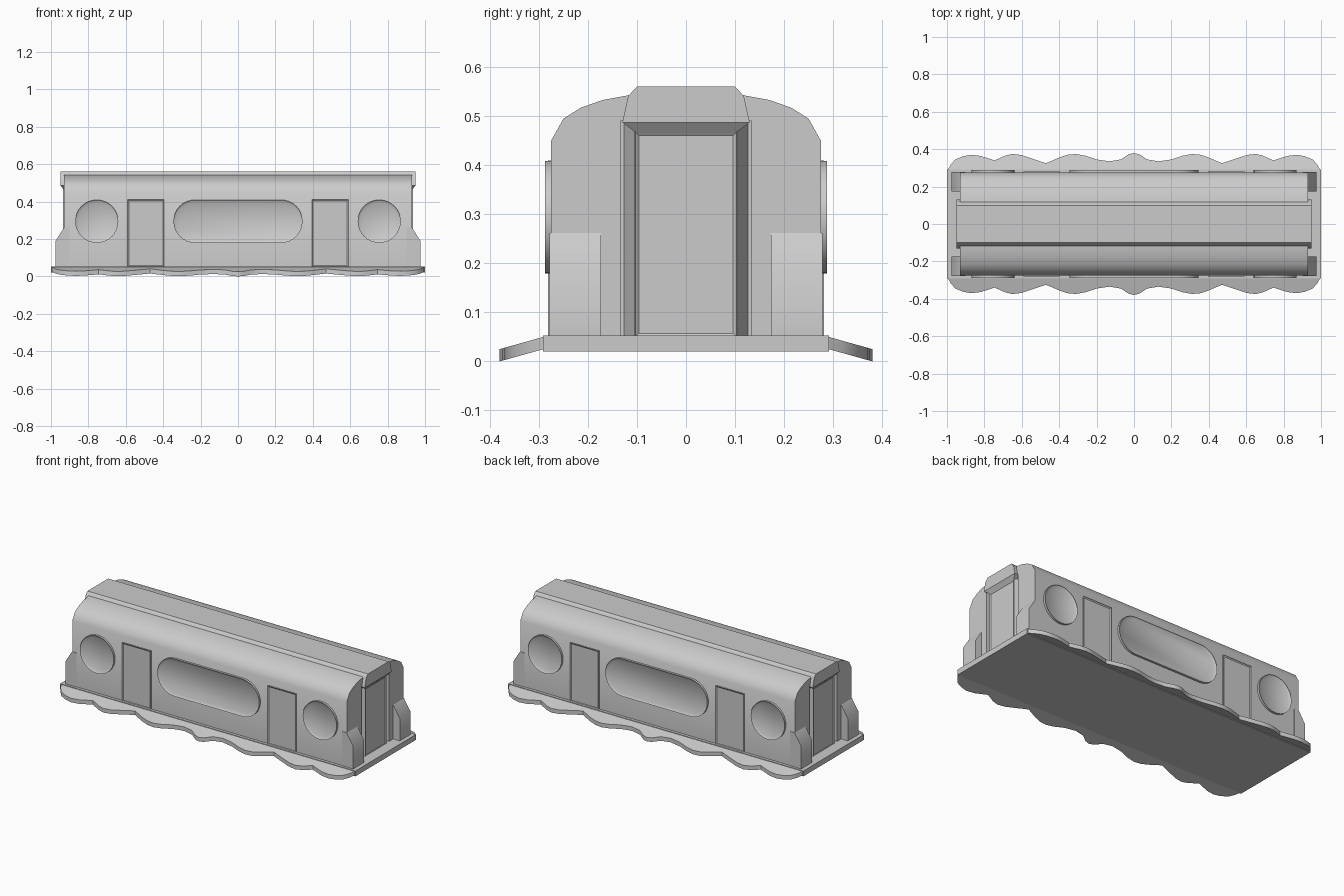
import bpy, bmesh
from math import sin, cos, pi
from mathutils import Vector

if "Cube" in bpy.data.objects:
    bpy.data.objects.remove(bpy.data.objects["Cube"])


def prism(name, base, vec, rim=0.0, sink=0.0):
    """Extrude a polygon along vec; optionally inset and sink the outer cap."""
    bm = bmesh.new()
    vec = Vector(vec)
    a = [bm.verts.new(p) for p in base]
    b = [bm.verts.new(Vector(p) + vec) for p in base]
    bm.faces.new(a)
    cap = bm.faces.new(b)
    n = len(a)
    for i in range(n):
        j = (i + 1) % n
        bm.faces.new((a[i], a[j], b[j], b[i]))
    bmesh.ops.recalc_face_normals(bm, faces=bm.faces[:])
    if rim:
        bmesh.ops.inset_individual(bm, faces=[cap], thickness=rim)
        if sink:
            bmesh.ops.translate(bm, verts=cap.verts[:], vec=-vec.normalized() * sink)
    return finish(name, bm)


def finish(name, bm):
    me = bpy.data.meshes.new(name)
    bm.to_mesh(me)
    bm.free()
    ob = bpy.data.objects.new(name, me)
    bpy.context.collection.objects.link(ob)
    return ob


def mirrored(half):
    return half + [(-p, q) for p, q in reversed(half) if abs(p) > 1e-6]


def stadium(cx, cz, half_len, r, n=16):
    right = [(cx + half_len + r * cos(t), cz + r * sin(t))
             for t in [-pi / 2 + pi * i / n for i in range(n + 1)]]
    left = [(2 * cx - x, 2 * cz - z) for x, z in right]
    if half_len == 0:
        return right[:-1] + left[:-1]
    return right + left


# base plate
prism("base_plate", [(-1, -.292, .02), (1, -.292, .02), (1, .292, .02), (-1, .292, .02)], (0, 0, .033))

# car body with vaulted roof
half = [(.275, .05), (.275, .45), (.25, .495), (.215, .517), (.17, .533), (.115, .543), (0, .545)]
body = prism("body", [(-.93, y, z) for y, z in mirrored(half)], (1.86, 0, 0))

# roof ridge running the full length
ridge = [(.13, .487), (.118, .541), (.1, .56)]
prism("roof_ridge", [(-.95, y, z) for y, z in mirrored(ridge)], (1.9, 0, 0))

for s, end in ((1, "right"), (-1, "left")):
    # recess in the end wall
    cut = prism(f"{end}_recess_cutter", [(s * .87, y, z) for y, z in
                ((-.134, .04), (.134, .04), (.134, .49), (-.134, .49))], (s * .2, 0, 0))
    cut.hide_render = True
    cut.hide_set(True)
    m = body.modifiers.new(f"{end}_recess", 'BOOLEAN')
    m.operation, m.object, m.solver = 'DIFFERENCE', cut, 'EXACT'

    # tapered vestibule and door inside the recess
    prism(f"{end}_vestibule", [(s * .86, -.13, .05), (s * .86, .13, .05),
          (s * .93, .105, .05), (s * .93, -.105, .05)], (0, 0, .437))
    prism(f"{end}_end_door", [(s * .9, y, z) for y, z in
          ((-.103, .05), (.103, .05), (.103, .467), (-.103, .467))], (s * .035, 0, 0), .015, .008)

    # sloped underside of the hood
    bm = bmesh.new()
    for x0, x1, y, z in ((.86, .95, .13, .487), (.86, .934, .103, .467)):
        for x in (x0, x1):
            for yy in (-y, y):
                bm.verts.new((s * x, yy, z))
    bmesh.ops.convex_hull(bm, input=bm.verts[:])
    finish(f"{end}_hood_underside", bm)

    # corner buffers
    for t, side in ((1, "back"), (-1, "front")):
        prism(f"{side}_{end}_buffer", [(s * x, t * .173, z) for x, z in
              ((.9, .05), (.975, .05), (.975, .19), (.93, .262), (.9, .262))], (0, t * .105, 0))

# scalloped edge of the base: outline of the right half
edge = [(1, .28), (.98, .318), (.955, .345), (.915, .362), (.87, .37), (.82, .364), (.745, .34),
        (.69, .365), (.65, .375), (.6, .368), (.53, .345), (.47, .325), (.4, .355), (.355, .37),
        (.31, .374), (.26, .365), (.2, .345), (.13, .335), (.07, .345), (.03, .372), (0, .38)]
for t, side in ((1, "back"), (-1, "front")):
    prism(f"{side}_scalloped_skirt",
          [(x, t * y, .05 - (y - .29) * .28) for x, y in mirrored(edge)], (0, 0, -.025))

    # windows and side doors
    prism(f"{side}_long_window", [(x, t * .26, z) for x, z in stadium(0, .294, .23, .115)],
          (0, t * .028, 0), .016, .01)
    for s, end in ((1, "right"), (-1, "left")):
        prism(f"{side}_{end}_round_window", [(x, t * .26, z) for x, z in stadium(s * .755, .294, 0, .115)],
              (0, t * .028, 0), .016, .01)
        prism(f"{side}_{end}_door", [(s * x, t * .26, z) for x, z in
              ((.395, .05), (.59, .05), (.59, .41), (.395, .41))], (0, t * .021, 0), .01, .005)

# smooth shading with sharp edges kept
for ob in bpy.context.view_layer.objects:
    if not ob.hide_render:
        ob.select_set(True)
bpy.context.view_layer.objects.active = body
bpy.ops.object.shade_smooth_by_angle(angle=0.6)
